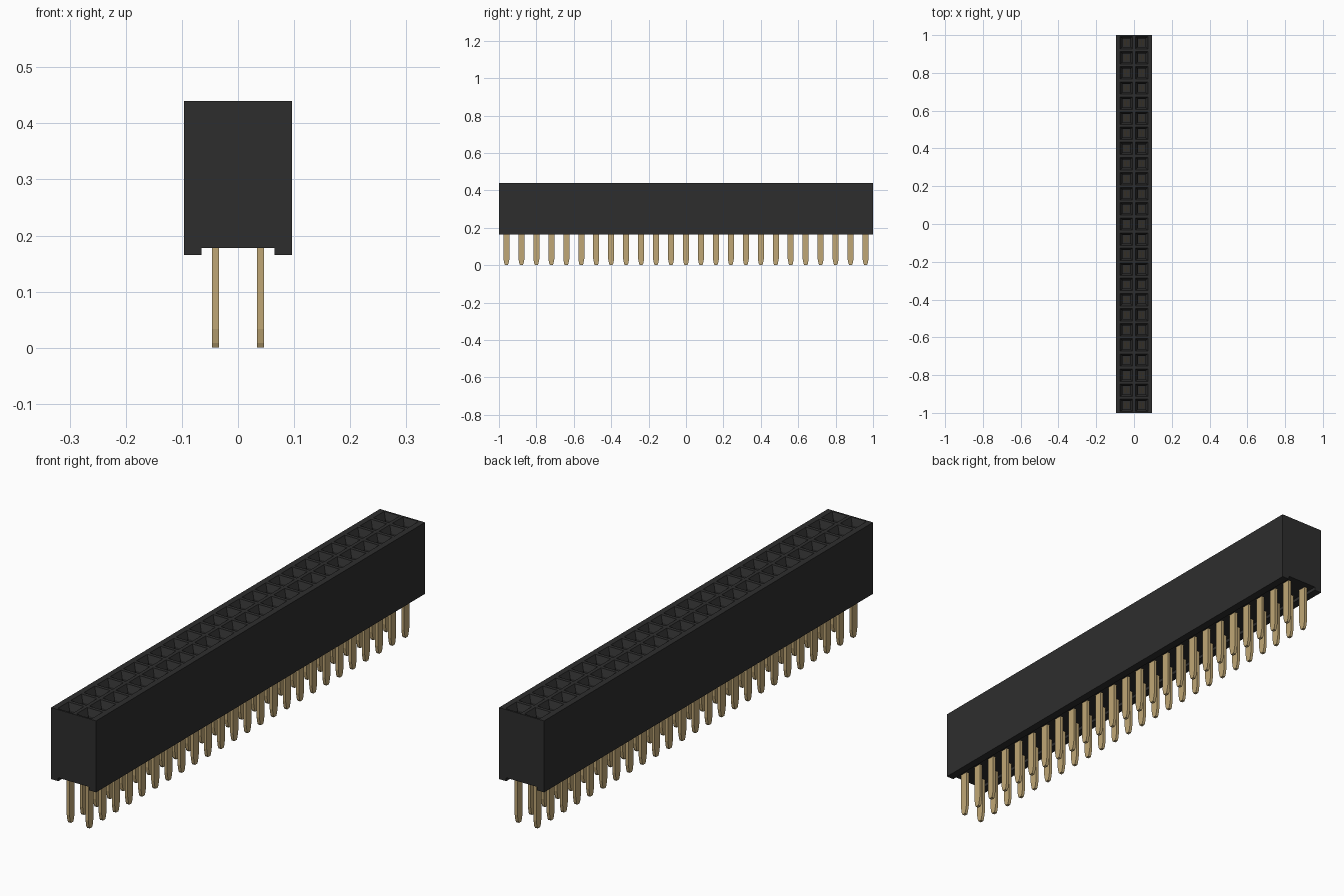
import bpy, bmesh
from mathutils import Vector

cube = bpy.data.objects.get("Cube")
if cube:
    bpy.data.objects.remove(cube)

ROWS, PITCH = 25, 0.08
HALF_W, HALF_L = 0.096, 1.0
TOP, BOTTOM, GROOVE_Z, GROOVE_X = 0.44, 0.165, 0.178, 0.065
PIN_X = PITCH / 2
ROW_Y = [(i - (ROWS - 1) / 2) * PITCH for i in range(ROWS)]


def material(name, colour):
    mat = bpy.data.materials.new(name)
    mat.use_nodes = True
    mat.diffuse_color = (*colour, 1)
    bsdf = mat.node_tree.nodes["Principled BSDF"]
    bsdf.inputs["Base Color"].default_value = (*colour, 1)
    bsdf.inputs["Roughness"].default_value = 0.6
    return mat


def finish(name, bm, mat):
    bmesh.ops.remove_doubles(bm, verts=bm.verts, dist=0.0001)
    bmesh.ops.recalc_face_normals(bm, faces=bm.faces)
    mesh = bpy.data.meshes.new(name)
    bm.to_mesh(mesh)
    bm.free()
    mesh.materials.append(mat)
    obj = bpy.data.objects.new(name, mesh)
    bpy.context.collection.objects.link(obj)
    return obj


def ring(bm, x, y, z, hx, hy):
    return [bm.verts.new((x + sx * hx, y + sy * hy, z))
            for sx, sy in ((-1, -1), (1, -1), (1, 1), (-1, 1))]


def bridge(bm, a, b):
    for i in range(4):
        j = (i + 1) % 4
        bm.faces.new((a[i], a[j], b[j], b[i]))


def loft(bm, x, y, sections, cap_start=True):
    """Stack of rectangular sections (z, half x, half y)."""
    rings = [ring(bm, x, y, *s) for s in sections]
    for a, b in zip(rings, rings[1:]):
        bridge(bm, a, b)
    if cap_start:
        bm.faces.new(rings[0])
    bm.faces.new(rings[-1])


black = material("black plastic", (0.027, 0.027, 0.027))
gold = material("gold contact", (0.53, 0.39, 0.18))

# Housing shell: grooved profile run along the length, open at the top
bm = bmesh.new()
profile = [(-HALF_W, TOP), (-HALF_W, BOTTOM), (-GROOVE_X, BOTTOM), (-GROOVE_X, GROOVE_Z),
           (GROOVE_X, GROOVE_Z), (GROOVE_X, BOTTOM), (HALF_W, BOTTOM), (HALF_W, TOP)]
ends = [[bm.verts.new((x, y, z)) for x, z in profile] for y in (-HALF_L, HALF_L)]
for end in ends:
    bm.faces.new(end)
for i in range(len(profile) - 1):
    bm.faces.new((ends[0][i], ends[0][i + 1], ends[1][i + 1], ends[1][i]))

# Top rails beside the two socket columns
for side in (-1, 1):
    bm.faces.new([bm.verts.new((side * x, y, TOP)) for x, y in
                  ((PITCH, -HALF_L), (HALF_W, -HALF_L), (HALF_W, HALF_L), (PITCH, HALF_L))])

# Sockets: flat rim, funnel lead-in, straight well
for y in ROW_Y:
    for x in (-PIN_X, PIN_X):
        loft(bm, x, y, [(TOP, PITCH / 2, PITCH / 2), (TOP, 0.033, 0.033),
                        (TOP - 0.025, 0.02, 0.022), (0.22, 0.02, 0.022)], cap_start=False)
finish("housing", bm, black)

# Solder pins: flat blades narrowing towards the tip
bm = bmesh.new()
for y in ROW_Y:
    for x in (-PIN_X, PIN_X):
        loft(bm, x, y, [(0, 0.006, 0.007), (0.008, 0.006, 0.011),
                        (0.033, 0.006, 0.016), (GROOVE_Z + 0.01, 0.006, 0.016)])
finish("solder_pins", bm, gold)

# Spring contacts: a pair of tines inside each well
bm = bmesh.new()
for y in ROW_Y:
    for x in (-PIN_X, PIN_X):
        for side in (-1, 1):
            loft(bm, x + side * 0.008, y, [(0.215, 0.0025, 0.014), (0.38, 0.0025, 0.014)])
finish("spring_contacts", bm, gold)
